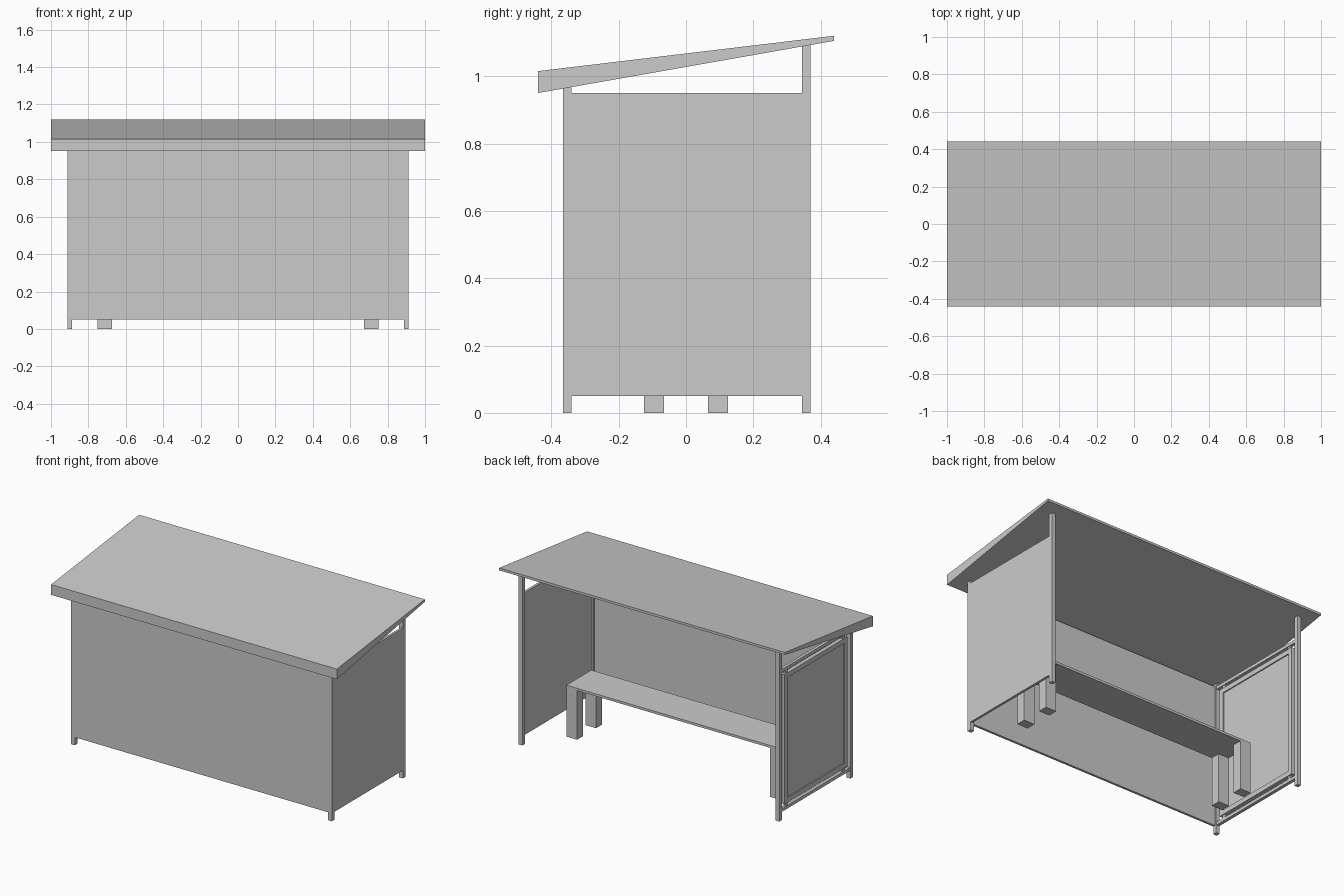
import bpy, bmesh

if "Cube" in bpy.data.objects:
    bpy.data.objects.remove(bpy.data.objects["Cube"])


def mesh_object(name, verts, faces):
    mesh = bpy.data.meshes.new(name)
    mesh.from_pydata(verts, [], faces)
    bm = bmesh.new()
    bm.from_mesh(mesh)
    bmesh.ops.recalc_face_normals(bm, faces=bm.faces)
    bm.to_mesh(mesh)
    bm.free()
    obj = bpy.data.objects.new(name, mesh)
    bpy.context.collection.objects.link(obj)
    return obj


def box(name, x, y, z):
    verts = [(a, b, c) for a in x for b in y for c in z]
    faces = [(0, 1, 3, 2), (4, 6, 7, 5), (0, 4, 5, 1),
             (2, 3, 7, 6), (0, 2, 6, 4), (1, 5, 7, 3)]
    return mesh_object(name, verts, faces)


def both_sides(name, x, y, z):
    box(name + "_right", x, y, z)
    box(name + "_left", (-x[1], -x[0]), y, z)


# Tapered sloping roof, extruded along x
profile = [(-0.44, 0.95), (0.44, 1.105), (0.44, 1.12), (-0.44, 1.015)]
n = len(profile)
roof_verts = [(x, y, z) for x in (-1, 1) for y, z in profile]
roof_faces = [tuple(range(n)), tuple(range(n, 2 * n))]
roof_faces += [(i, (i + 1) % n, n + (i + 1) % n, n + i) for i in range(n)]
mesh_object("roof", roof_verts, roof_faces)

# Corner posts
both_sides("front_post", (0.887, 0.912), (-0.365, -0.34), (0, 0.967))
both_sides("back_post", (0.887, 0.912), (0.345, 0.37), (0, 1.092))

# Solid walls: long front wall and right end wall
box("long_wall", (-0.912, 0.912), (-0.365, -0.35), (0.05, 0.95))
box("end_wall", (0.897, 0.912), (-0.365, 0.37), (0.05, 0.95))

# Rails across the open left end
for label, z in (("bottom", (0.05, 0.07)), ("top", (0.93, 0.95))):
    box(label + "_rail", (-0.91, -0.89), (-0.34, 0.345), z)

# Framed display panel between the rails
fx, y0, y1, z0, z1, w = (-0.912, -0.887), -0.31, 0.32, 0.09, 0.91, 0.03
for label, z in (("bottom", (z0, z0 + w)), ("top", (z1 - w, z1))):
    box("display_frame_" + label, fx, (y0, y1), z)
for label, y in (("front", (y0, y0 + w)), ("back", (y1 - w, y1))):
    box("display_frame_" + label, fx, y, (z0 + w, z1 - w))
box("display_panel", (-0.905, -0.894), (y0 + w, y1 - w), (z0 + w, z1 - w))

# Small brackets joining the display to the rails
for y in (-0.29, 0.28):
    for z in ((0.07, z0), (z1, 0.93)):
        box("display_bracket", (-0.907, -0.893), (y, y + 0.02), z)

# Bench
box("seat", (-0.75, 0.75), (-0.125, 0.125), (0.31, 0.325))
both_sides("front_bench_leg", (0.675, 0.75), (-0.125, -0.065), (0, 0.31))
both_sides("back_bench_leg", (0.675, 0.75), (0.065, 0.125), (0, 0.31))
